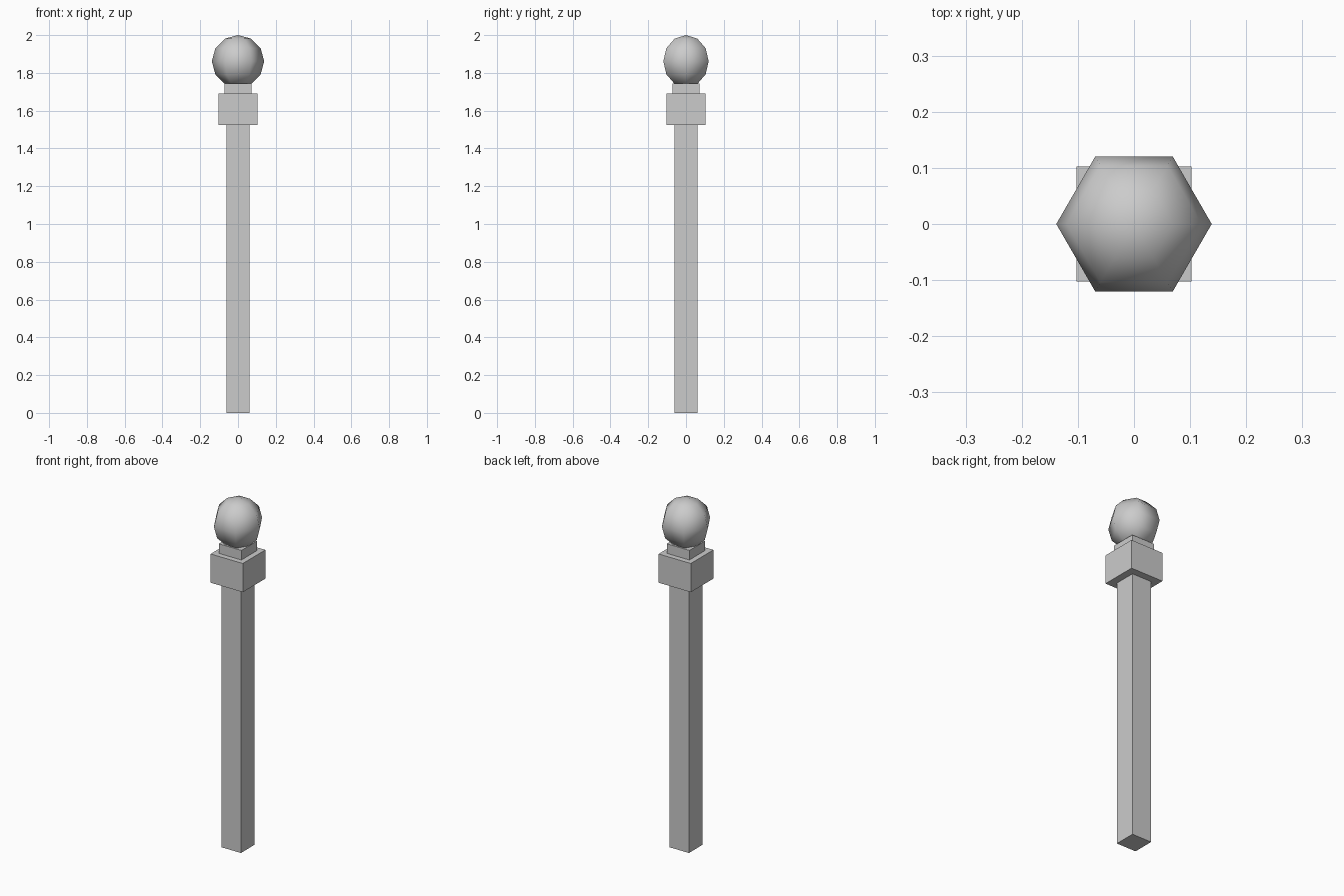
import bpy
import math

if "Cube" in bpy.data.objects:
    bpy.data.objects.remove(bpy.data.objects["Cube"])


def box(name, half, z0, z1):
    bpy.ops.mesh.primitive_cube_add(size=1, location=(0, 0, (z0 + z1) / 2))
    ob = bpy.context.object
    ob.name = name
    ob.scale = (2 * half, 2 * half, z1 - z0)
    bpy.ops.object.transform_apply(location=False, rotation=False, scale=True)
    return ob


# Square post, cap block and neck
box("post_shaft", 0.0615, 0, 1.525)
box("cap_block", 0.1025, 1.525, 1.69)
box("neck", 0.0715, 1.69, 1.745)

# Six-sided smooth ball, corners on the y axis
R = 0.1385
bpy.ops.mesh.primitive_uv_sphere_add(segments=6, ring_count=6, radius=R,
                                     location=(0, 0, 2 - R),
                                     rotation=(0, 0, math.radians(30)))
ball = bpy.context.object
ball.name = "ball_finial"
bpy.ops.object.transform_apply(location=False, rotation=True, scale=False)
bpy.ops.object.shade_smooth()
